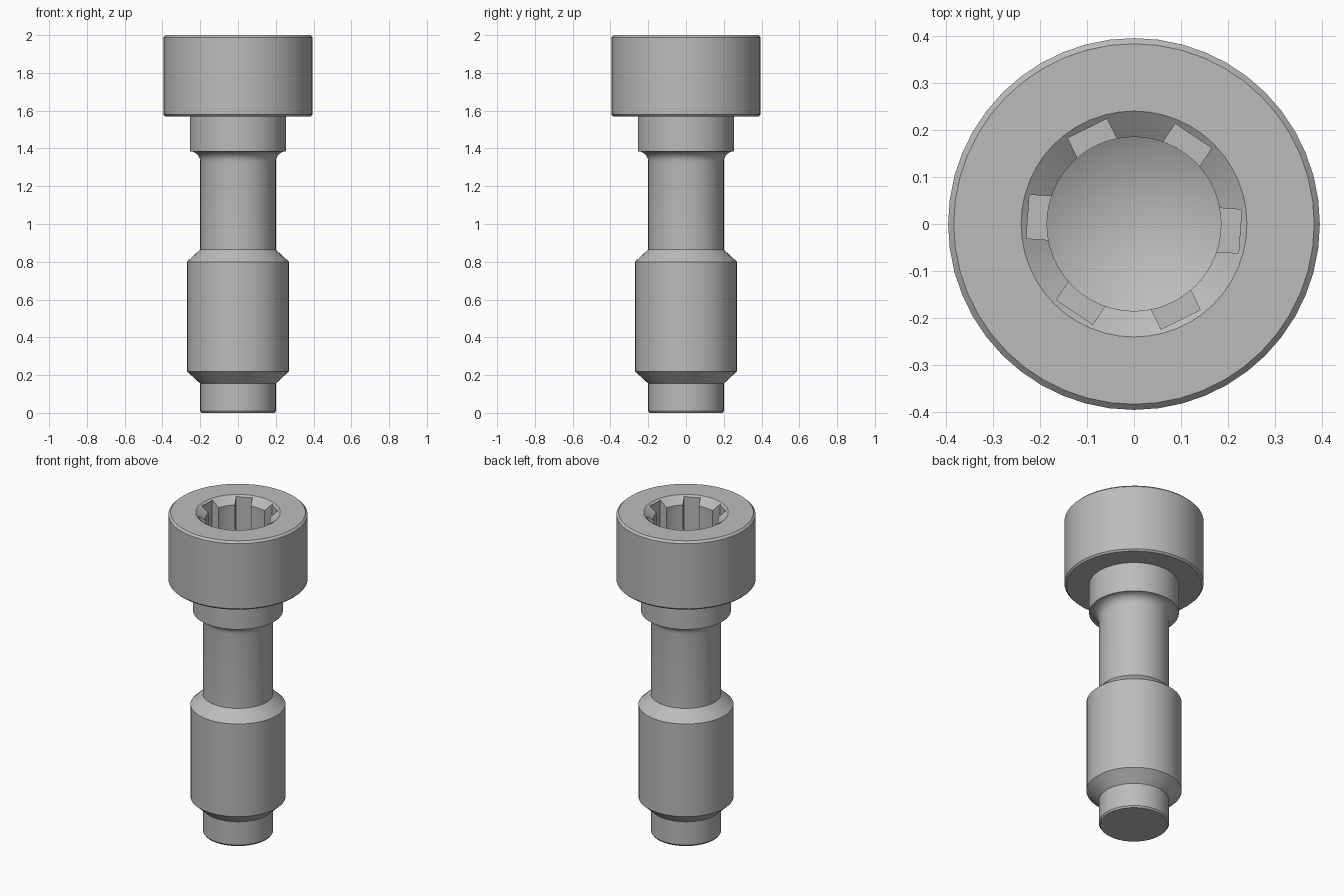
import bpy, bmesh, math
from mathutils import Matrix

cube = bpy.data.objects.get("Cube")
if cube:
    bpy.data.objects.remove(cube, do_unlink=True)

SEGMENTS = 48
steel = bpy.data.materials.new("steel grey")
steel.use_nodes = True
GREY = (0.5, 0.5, 0.5, 1)
steel.diffuse_color = GREY
steel.node_tree.nodes["Principled BSDF"].inputs["Base Color"].default_value = GREY


def add_object(name, bm):
    bmesh.ops.recalc_face_normals(bm, faces=bm.faces)
    mesh = bpy.data.meshes.new(name)
    bm.to_mesh(mesh)
    bm.free()
    obj = bpy.data.objects.new(name, mesh)
    bpy.context.collection.objects.link(obj)
    mesh.materials.append(steel)
    return obj


def lathe(name, profile):
    """Turn an (r, z) profile that starts and ends on the axis."""
    bm = bmesh.new()
    rings = []
    for r, z in profile:
        if r == 0:
            rings.append([bm.verts.new((0, 0, z))] * SEGMENTS)
        else:
            rings.append([bm.verts.new((r * math.cos(a), r * math.sin(a), z))
                          for a in (math.tau * i / SEGMENTS for i in range(SEGMENTS))])
    for low, high in zip(rings, rings[1:]):
        for i in range(SEGMENTS):
            j = (i + 1) % SEGMENTS
            corners = dict.fromkeys((low[i], low[j], high[j], high[i]))
            bm.faces.new(list(corners))
    bmesh.ops.dissolve_degenerate(bm, dist=1e-6, edges=bm.edges)
    return add_object(name, bm)


# Stepped body: tip, thick lower barrel, neck, collar and head with socket
FLOOR = 1.75
fillet = [(0.255 - 0.055 * math.cos(a), 1.33 + 0.055 * math.sin(a))
          for a in (math.radians(15 * i) for i in range(7))]
profile = [(0, 0), (0.193, 0), (0.2, 0.01), (0.2, 0.155),
           (0.27, 0.22), (0.27, 0.8), (0.2, 0.865),
           *fillet, (0.255, 1.57),
           (0.385, 1.57), (0.395, 1.58), (0.395, 1.988), (0.383, 2),
           (0.24, 2), (0.185, 1.96), (0.185, FLOOR), (0, FLOOR - 0.1)]
bolt = lathe("socket_bolt", profile)

# Six slots around the socket
bm = bmesh.new()
for i in range(6):
    turn = Matrix.Rotation(math.radians(60 * i - 4), 4, 'Z')
    size = Matrix.Diagonal((0.076, 0.093, 0.3, 1))
    place = Matrix.Translation((0.188, 0, FLOOR + 0.155))
    bmesh.ops.create_cube(bm, size=1, matrix=turn @ place @ size)
cutter = add_object("slot_cutter", bm)
cutter.hide_render = True

cut = bolt.modifiers.new("slots", 'BOOLEAN')
cut.operation = 'DIFFERENCE'
cut.solver = 'EXACT'
cut.object = cutter
bpy.ops.object.select_all(action='DESELECT')
bolt.select_set(True)
bpy.context.view_layer.objects.active = bolt
bpy.ops.object.modifier_apply(modifier=cut.name)
bpy.data.objects.remove(cutter, do_unlink=True)

bpy.ops.object.shade_smooth_by_angle(angle=math.radians(25))
